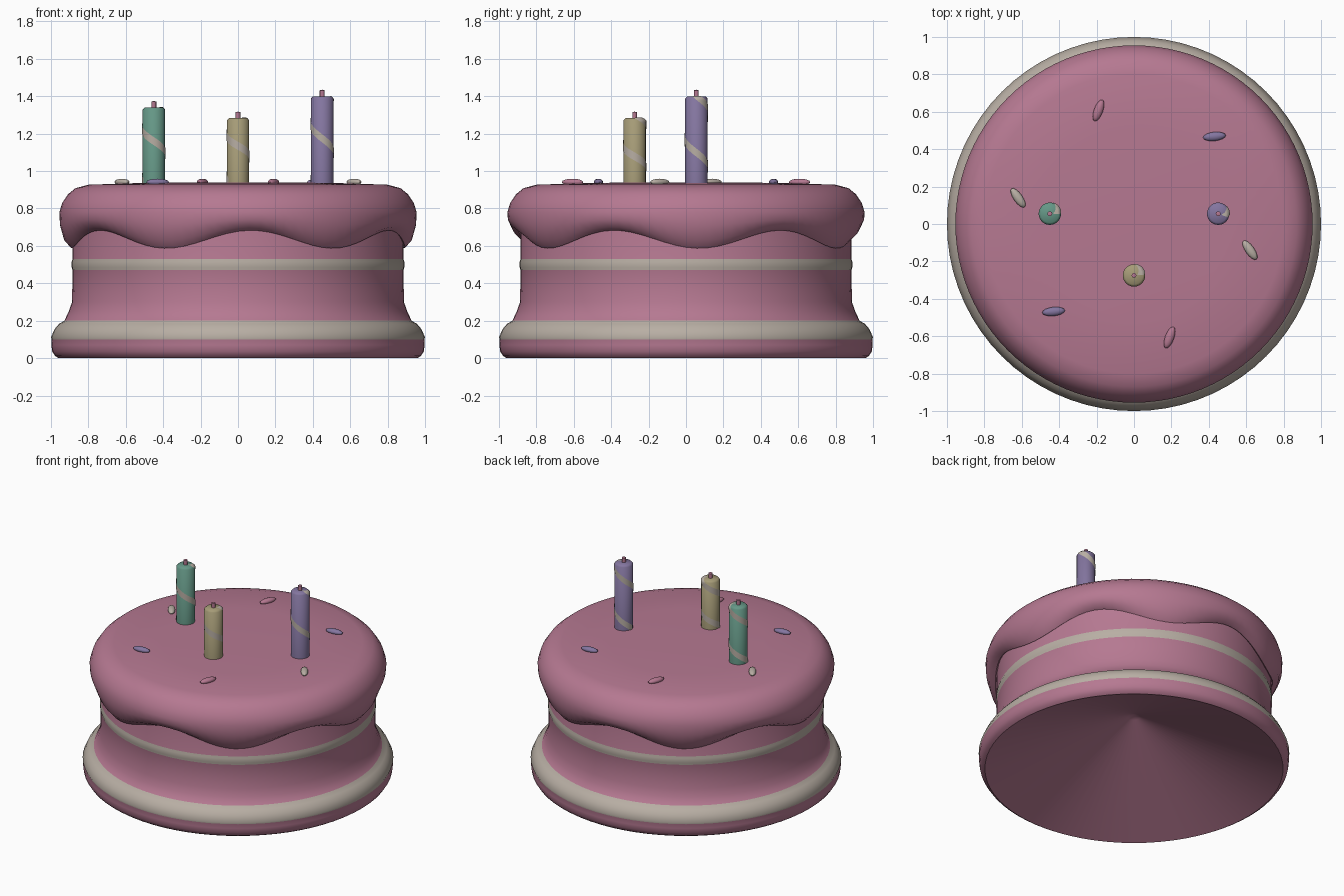
import bpy
import bmesh
from math import sin, cos, pi, radians

if "Cube" in bpy.data.objects:
    bpy.data.objects.remove(bpy.data.objects["Cube"])


def material(name, rgb):
    m = bpy.data.materials.new(name)
    m.use_nodes = True
    m.diffuse_color = (*rgb, 1)
    bsdf = m.node_tree.nodes["Principled BSDF"]
    bsdf.inputs["Base Color"].default_value = (*rgb, 1)
    bsdf.inputs["Roughness"].default_value = 0.7
    return m


PINK = material("pink_icing", (0.465, 0.19, 0.285))
CREAM = material("cream", (0.48, 0.425, 0.37))
YELLOW = material("yellow_wax", (0.38, 0.33, 0.185))
PURPLE = material("purple_wax", (0.23, 0.18, 0.35))
GREEN = material("green_wax", (0.13, 0.31, 0.24))


def finish(name, bm, mats, location=(0, 0, 0), fix_normals=True, angle=50):
    if fix_normals:
        bmesh.ops.recalc_face_normals(bm, faces=bm.faces)
    mesh = bpy.data.meshes.new(name)
    bm.to_mesh(mesh)
    bm.free()
    for m in mats:
        mesh.materials.append(m)
    mesh.shade_smooth()
    mesh.set_sharp_from_angle(angle=radians(angle))
    ob = bpy.data.objects.new(name, mesh)
    ob.location = location
    bpy.context.collection.objects.link(ob)
    return ob


def lathe(rows, segments, wave=None):
    """Spin (radius, height, wave weight) rows about z; radius 0 makes a pole."""
    bm = bmesh.new()
    rings = []
    for row in rows:
        r, z = row[:2]
        w = row[2] if len(row) > 2 else 0
        if r == 0:
            rings.append([bm.verts.new((0, 0, z))] * segments)
            continue
        ring = []
        for i in range(segments):
            a = 2 * pi * i / segments
            dz = w * wave(a) if wave else 0
            ring.append(bm.verts.new((r * cos(a), r * sin(a), z + dz)))
        rings.append(ring)
    for lo, hi in zip(rings, rings[1:]):
        for i in range(segments):
            j = (i + 1) % segments
            corners = list(dict.fromkeys((lo[i], lo[j], hi[j], hi[i])))
            bm.faces.new(corners)
    return bm


# Cake body with a conical hollow underneath, cream foot ring and filling band
body = lathe([(0, 0.40), (0.04, 0.383), (0.96, 0), (0.978, 0.012), (0.993, 0.035),
              (0.998, 0.07), (0.996, 0.10), (1.0, 0.112), (0.98, 0.156),
              (0.957, 0.183), (0.928, 0.20), (0.905, 0.25), (0.887, 0.30),
              (0.885, 0.47), (0.889, 0.485), (0.889, 0.515), (0.885, 0.53),
              (0.885, 0.80), (0, 0.80)], 72)
for f in body.faces:
    centre = f.calc_center_median()
    if centre.xy.length > 0.8 and (0.10 < centre.z < 0.20 or 0.47 < centre.z < 0.53):
        f.material_index = 1
finish("cake_body", body, [PINK, CREAM])

# Icing cap with six drips around the lower edge
icing = lathe([(0, 0.94), (0.5, 0.937), (0.8, 0.927), (0.87, 0.908), (0.91, 0.875),
               (0.94, 0.83), (0.955, 0.78), (0.952, 0.725, 0.3), (0.93, 0.665, 0.75),
               (0.893, 0.635, 1), (0.88, 0.645, 1), (0.86, 0.75), (0, 0.80)],
              96, lambda a: -0.048 * cos(6 * (a - radians(4.5))))
finish("icing_cap", icing, [PINK], angle=60)


def candle(side, x, y, top, middle, wax):
    radius, base, bevel = 0.06, 0.92, 0.012
    rim = top - bevel
    finish(side + "_candle",
           lathe([(0, base), (radius, base), (radius, rim),
                  (radius - bevel, top), (0, top)], 24), [wax], (x, y, 0))
    finish(side + "_wick",
           lathe([(0, top - 0.01), (0.013, top - 0.01), (0.013, top + 0.032),
                  (0, top + 0.035)], 10), [PINK], (x, y, 0))

    # Spiral stripe that folds over the rim onto the candle top
    pitch = 0.66 * (top - 0.94)
    half, across, steps, lift = 0.022, 6, 72, 0.0025
    first, last = top + 0.02, base + half
    bm = bmesh.new()
    strips = []
    for i in range(steps + 1):
        z = first + (last - first) * i / steps
        a = 1.5 * pi + 2 * pi * (middle - z) / pitch
        strip = []
        for k in range(across + 1):
            s = z - half + 2 * half * k / across
            r = max(0.02, radius + lift - max(0, s - rim))
            strip.append(bm.verts.new((r * cos(a), r * sin(a), min(s, top + lift))))
        strips.append(strip)
    for one, two in zip(strips, strips[1:]):
        for k in range(across):
            bm.faces.new((one[k], two[k], two[k + 1], one[k + 1]))
    finish(side + "_candle_stripe", bm, [CREAM], (x, y, 0), fix_normals=False, angle=60)


candle("right", -0.45, 0.055, 1.34, 1.16, GREEN)
candle("left", 0.45, 0.055, 1.40, 1.175, PURPLE)
candle("front", 0, -0.275, 1.283, 1.135, YELLOW)

# Sprinkles in opposite pairs on the icing
for name, x, y, turn, mat in (("pink", 0.19, -0.607, 70, PINK),
                              ("purple", -0.43, -0.468, 6, PURPLE),
                              ("cream", 0.62, -0.14, -55, CREAM)):
    for place, sign in (("front", 1), ("back", -1)):
        bm = bmesh.new()
        bmesh.ops.create_uvsphere(bm, u_segments=16, v_segments=8, radius=1)
        bmesh.ops.scale(bm, vec=(0.061, 0.024, 0.018), verts=bm.verts)
        ob = finish(f"{place}_{name}_sprinkle", bm, [mat], (sign * x, sign * y, 0.941))
        ob.rotation_euler.z = radians(turn)
